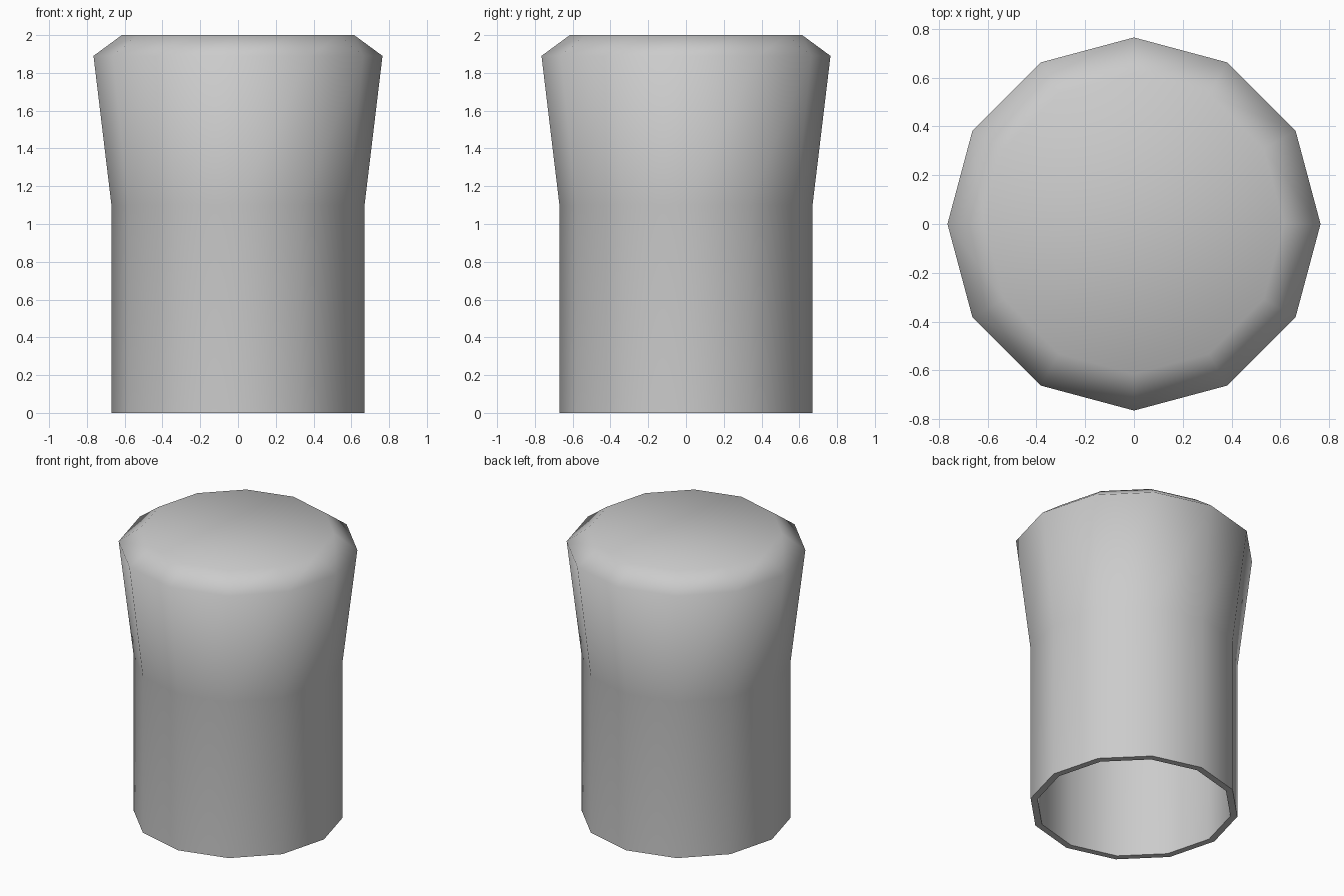
import bpy
import bmesh
import math

cube = bpy.data.objects.get("Cube")
if cube:
    bpy.data.objects.remove(cube, do_unlink=True)

SIDES = 12
WALL = 0.045

# Plain grey material
grey = bpy.data.materials.new("light_grey")
grey.use_nodes = True
grey.diffuse_color = (0.6, 0.6, 0.6, 1)
grey.node_tree.nodes["Principled BSDF"].inputs["Base Color"].default_value = (0.6, 0.6, 0.6, 1)

# Profiles as (radius, height): outside from the rim up, then the hollow inside
outer = [(0.67, 0), (0.67, 1.1), (0.765, 1.89), (0.615, 2.0)]
inner = [(r - WALL, min(z, 2 - WALL)) for r, z in outer]

bm = bmesh.new()


def ring(radius, z):
    step = math.tau / SIDES
    return [bm.verts.new((radius * math.cos(i * step), radius * math.sin(i * step), z))
            for i in range(SIDES)]


def bridge(low, high):
    for i in range(SIDES):
        j = (i + 1) % SIDES
        bm.faces.new((low[i], low[j], high[j], high[i]))


# Outer shell, inner shell, caps and the flat bottom rim
shells = [[ring(r, z) for r, z in profile] for profile in (outer, inner)]
for rings in shells:
    for low, high in zip(rings, rings[1:]):
        bridge(low, high)
    bm.faces.new(rings[-1])
bridge(shells[0][0], shells[1][0])
bmesh.ops.recalc_face_normals(bm, faces=bm.faces)

mesh = bpy.data.meshes.new("hollow_cap")
bm.to_mesh(mesh)
bm.free()
mesh.materials.append(grey)
cap = bpy.data.objects.new("hollow_cap", mesh)
bpy.context.collection.objects.link(cap)

# Soft sides and top, crisp rim
bpy.ops.object.select_all(action="DESELECT")
cap.select_set(True)
bpy.context.view_layer.objects.active = cap
bpy.ops.object.shade_smooth_by_angle(angle=math.radians(75))
